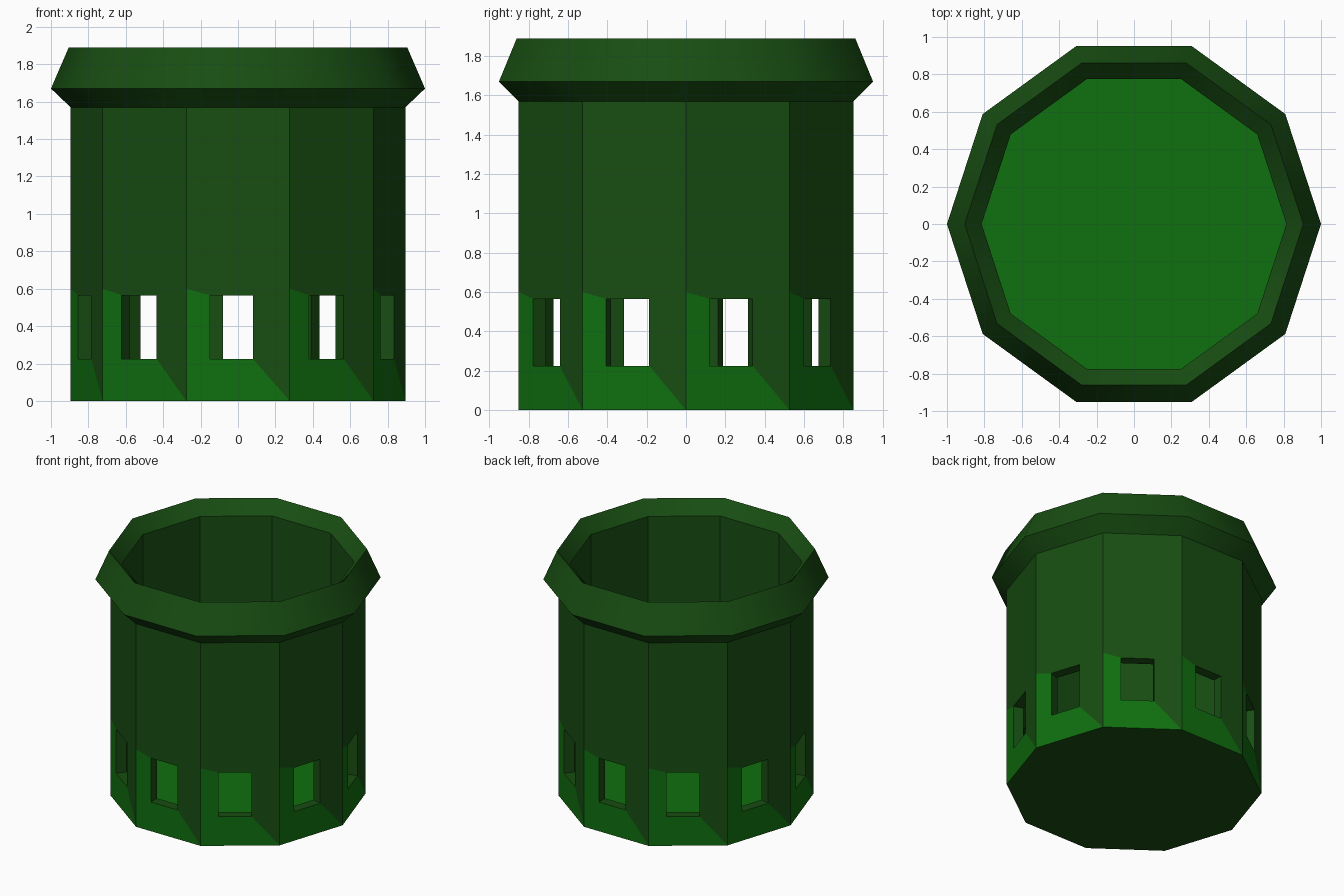
import bpy, bmesh, math
from mathutils import Matrix, Vector

if "Cube" in bpy.data.objects:
    bpy.data.objects.remove(bpy.data.objects["Cube"])

SIDES = 10
STEP = 2 * math.pi / SIDES
R_OUT, R_IN = 0.895, 0.815          # corner radii of the wall
Z_RIM, Z_LIP, Z_FLOOR = 1.57, 1.79, 0.08
WL, WR, WB, WT = -0.15, 0.08, 0.225, 0.565   # window opening
Z_SPLIT = 0.6                       # top of the bright patch on each side


def material(name, rgb):
    m = bpy.data.materials.new(name)
    m.diffuse_color = (*rgb, 1)
    m.use_nodes = True
    m.node_tree.nodes["Principled BSDF"].inputs["Base Color"].default_value = m.diffuse_color
    return m


dark = material("dark_green", (0.009, 0.075, 0.006))
bright = material("bright_green", (0.005, 0.16, 0.005))


def finish(name, bm):
    bmesh.ops.remove_doubles(bm, verts=bm.verts, dist=1e-4)
    me = bpy.data.meshes.new(name)
    bm.to_mesh(me)
    bm.free()
    me.materials.append(dark)
    me.materials.append(bright)
    ob = bpy.data.objects.new(name, me)
    bpy.context.collection.objects.link(ob)
    bpy.ops.object.select_all(action='DESELECT')
    ob.select_set(True)
    bpy.context.view_layer.objects.active = ob
    bpy.ops.object.shade_smooth_by_angle(angle=math.radians(35))
    return ob


def side_face(bm, k, pts, mat=0, flip=False):
    """Face on side k; each point is (across, distance out, height)."""
    rot = Matrix.Rotation(k * STEP, 3, 'Z')
    vs = [bm.verts.new(rot @ Vector((u, -d, z))) for u, d, z in pts]
    f = bm.faces.new(vs[::-1] if flip else vs)
    f.material_index = mat


def panel(bm, k, radius, z0, z1, patch, flip):
    """Wall panel around a window, split into a lower and an upper piece."""
    a, h = radius * math.cos(STEP / 2), radius * math.sin(STEP / 2)
    low = [(-h, Z_SPLIT), (-h, z0), (h, z0), (WR, WB), (WL, WB), (WL, WT)]
    up = [(h, z0), (h, Z_SPLIT), (h, z1), (-h, z1), (-h, Z_SPLIT),
          (WL, WT), (WR, WT), (WR, WB)]
    for pts, mat in ((low, patch), (up, 0)):
        side_face(bm, k, [(u, a, z) for u, z in pts], mat, flip)


# Wall with one window through every side
bm = bmesh.new()
ao, ai = (r * math.cos(STEP / 2) for r in (R_OUT, R_IN))
window = [(WL, WB), (WR, WB), (WR, WT), (WL, WT)]
for k in range(SIDES):
    panel(bm, k, R_OUT, 0, Z_RIM, 1, False)
    panel(bm, k, R_IN, Z_FLOOR, Z_LIP, 0, True)
    for (u0, z0), (u1, z1) in zip(window, window[1:] + window[:1]):
        side_face(bm, k, [(u0, ao, z0), (u1, ao, z1), (u1, ai, z1), (u0, ai, z0)])
finish("pot_wall", bm)

# Flared rim, a profile swept round the sides
bm = bmesh.new()
profile = [(R_OUT, Z_RIM), (1.0, 1.67), (0.905, 1.89), (R_IN, Z_LIP)]
c, s = math.cos(STEP / 2), math.sin(STEP / 2)
for k in range(SIDES):
    for (r0, z0), (r1, z1) in zip(profile, profile[1:]):
        side_face(bm, k, [(-r0 * s, r0 * c, z0), (r0 * s, r0 * c, z0),
                          (r1 * s, r1 * c, z1), (-r1 * s, r1 * c, z1)])
finish("rim", bm)

# Bright floor inside and dark underside
bm = bmesh.new()
for r, z, mat, flip in ((R_IN, Z_FLOOR, 1, False), (R_OUT, 0, 0, True)):
    vs = [bm.verts.new((r * math.cos(i * STEP), r * math.sin(i * STEP), z))
          for i in range(SIDES)]
    bm.faces.new(vs[::-1] if flip else vs).material_index = mat
finish("base", bm)
